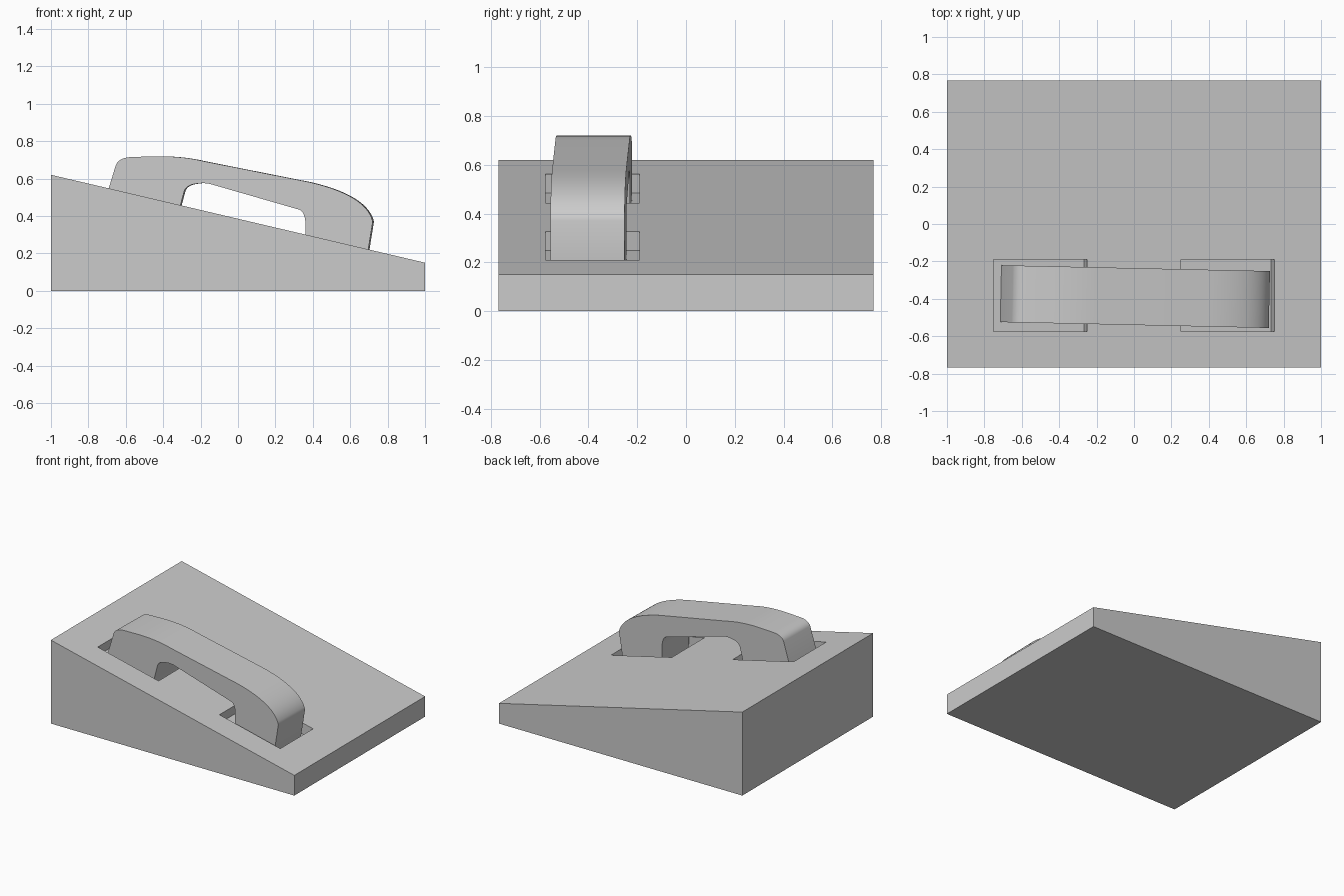
import bpy, bmesh, math
from mathutils import Vector, Matrix

if "Cube" in bpy.data.objects:
    bpy.data.objects.remove(bpy.data.objects["Cube"])


def prism(name, profile, width):
    """Extrude an XZ profile along Y, centred on y = 0."""
    bm = bmesh.new()
    face = bm.faces.new([bm.verts.new((x, -width / 2, z)) for x, z in profile])
    ext = bmesh.ops.extrude_face_region(bm, geom=[face])
    verts = [v for v in ext["geom"] if isinstance(v, bmesh.types.BMVert)]
    bmesh.ops.translate(bm, verts=verts, vec=(0, width, 0))
    bmesh.ops.recalc_face_normals(bm, faces=bm.faces)
    mesh = bpy.data.meshes.new(name)
    bm.to_mesh(mesh)
    bm.free()
    obj = bpy.data.objects.new(name, mesh)
    bpy.context.collection.objects.link(obj)
    return obj


def curve(a, c, b, n=8):
    """Rounded corner from a to b, pulled towards c."""
    a, b, c = Vector(a), Vector(b), Vector(c)
    pts = []
    for i in range(n + 1):
        t = i / n
        pts.append(tuple(a * (1 - t) ** 2 + c * 2 * t * (1 - t) + b * t * t))
    return pts


HIGH, LOW, DEPTH = 0.62, 0.15, 0.08
SLOPE = math.atan2(HIGH - LOW, 2)


def top(x):
    return (HIGH + LOW) / 2 - x * math.tan(SLOPE)


def floor(x):
    return top(x) - DEPTH / math.cos(SLOPE)


# Wedge body
body = prism("wedge_body", [(-1, 0), (1, 0), (1, LOW), (-1, HIGH)], 1.535)

# Two rectangular pockets sunk square to the slope
half = 0.25 / math.cos(SLOPE)
for i, x in enumerate((-0.5, 0.5)):
    cutter = prism(f"pocket_cutter_{i}", [(-half, -DEPTH), (half, -DEPTH), (half, 0.1), (-half, 0.1)], 0.385)
    cutter.data.transform(Matrix.Translation((x, -0.3825, top(x))) @ Matrix.Rotation(SLOPE, 4, 'Y'))
    cutter.hide_render = True
    cut = body.modifiers.new("pocket", 'BOOLEAN')
    cut.operation = 'DIFFERENCE'
    cut.solver = 'EXACT'
    cut.object = cutter
    bpy.context.view_layer.objects.active = body
    bpy.ops.object.modifier_apply(modifier=cut.name)
    bpy.data.objects.remove(cutter)

# Arched handle standing in the pockets
outline = [(-0.712, floor(-0.712))]
outline += curve((-0.65, 0.672), (-0.635, 0.71), (-0.57, 0.715))
outline += curve((-0.43, 0.719), (-0.29, 0.72), (-0.176, 0.692))
outline += curve((0.39, 0.58), (0.69, 0.51), (0.724, 0.37), 14)
outline += [(0.687, floor(0.687)), (0.365, floor(0.365))]
outline += curve((0.363, 0.375), (0.357, 0.425), (0.33, 0.434))
outline += curve((-0.128, 0.566), (-0.17, 0.58), (-0.21, 0.573), 5)
outline += curve((-0.22, 0.572), (-0.275, 0.565), (-0.285, 0.53))
outline += [(-0.325, floor(-0.325))]
handle = prism("handle", outline, 0.304)
handle.data.transform(Matrix.Translation((0, -0.388, 0)) @ Matrix.Rotation(math.radians(-1.25), 4, 'Z'))

bpy.ops.object.select_all(action='DESELECT')
handle.select_set(True)
bpy.context.view_layer.objects.active = handle
bpy.ops.object.shade_smooth_by_angle(angle=math.radians(30))
